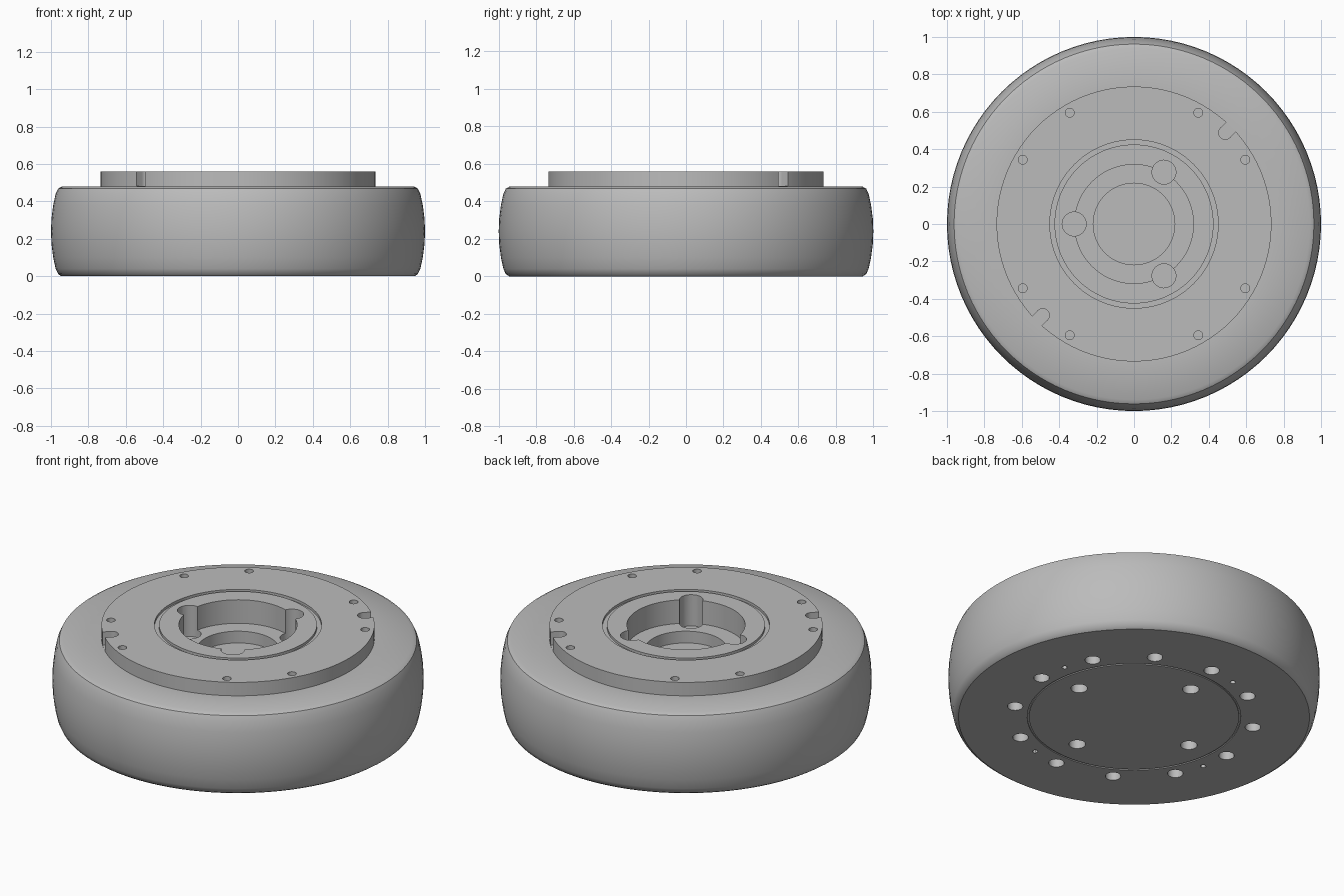
import bpy, bmesh, math
from mathutils import Matrix, Vector

if "Cube" in bpy.data.objects:
    bpy.data.objects.remove(bpy.data.objects["Cube"])

grey = bpy.data.materials.new("light grey metal")
grey.diffuse_color = (0.5, 0.5, 0.5, 1)
grey.use_nodes = True
grey.node_tree.nodes["Principled BSDF"].inputs["Base Color"].default_value = grey.diffuse_color


def make_object(name, bm):
    bmesh.ops.recalc_face_normals(bm, faces=bm.faces)
    mesh = bpy.data.meshes.new(name)
    bm.to_mesh(mesh)
    bm.free()
    mesh.materials.append(grey)
    obj = bpy.data.objects.new(name, mesh)
    bpy.context.collection.objects.link(obj)
    return obj


def lathe(name, profile, steps=96):
    bm = bmesh.new()
    verts = [bm.verts.new((r, 0, z)) for r, z in profile]
    edges = [bm.edges.new(p) for p in zip(verts, verts[1:])]
    bmesh.ops.spin(bm, geom=verts + edges, cent=(0, 0, 0), axis=(0, 0, 1),
                   angle=math.tau, steps=steps)
    bmesh.ops.remove_doubles(bm, verts=bm.verts, dist=1e-4)
    return make_object(name, bm)


def add_hole(bm, ring, angle, radius, z0, z1, sides=24, stretch=0):
    """Cylinder on a bolt circle; stretch pulls its outer half into a slot."""
    a = math.radians(angle)
    rot = Matrix.Rotation(a, 4, 'Z')
    made = bmesh.ops.create_cone(bm, cap_ends=True, segments=sides,
                                 radius1=radius, radius2=radius, depth=z1 - z0)
    for v in made["verts"]:
        if v.co.x > 1e-4:
            v.co.x += stretch
        v.co = rot @ (v.co + Vector((ring, 0, (z0 + z1) / 2)))


# Housing: bulged outer wall, raised top disc, stepped blind bore, shallow grooves
housing = lathe("wheel_housing", [
    (0, 0), (0.565, 0), (0.565, 0.006), (0.575, 0.006), (0.575, 0),
    (0.945, 0), (0.962, 0.012), (0.975, 0.04), (0.988, 0.10), (0.997, 0.17),
    (1.0, 0.24), (0.997, 0.31), (0.988, 0.38), (0.975, 0.44),
    (0.962, 0.468), (0.94, 0.48), (0.735, 0.48), (0.735, 0.56),
    (0.45, 0.56), (0.45, 0.545), (0.425, 0.545), (0.425, 0.56),
    (0.318, 0.56), (0.318, 0.42), (0.218, 0.42), (0.218, 0.35), (0, 0.35)])

cut = bmesh.new()
# Three round pockets on the bore wall
for angle in (60, 180, 300):
    add_hole(cut, 0.32, angle, 0.064, 0.375, 0.7, 32)
# Small screw holes around the top disc
for angle in (30, 60, 120, 150, 210, 240, 300, 330):
    add_hole(cut, 0.687, angle, 0.024, 0.44, 0.7, 16)
# Two edge slots on the top disc
for angle in (45, 225):
    add_hole(cut, 0.69, angle, 0.036, 0.481, 0.7, 24, 0.06)
# Underside: twelve mounting holes, four inner holes, four pin holes
for i in range(12):
    add_hole(cut, 0.65, 30 * i, 0.042, -0.1, 0.15)
for i in range(4):
    add_hole(cut, 0.425, 6 + 90 * i, 0.045, -0.1, 0.15)
    add_hole(cut, 0.65, 15 + 90 * i, 0.015, -0.1, 0.08, 12)
cutter = make_object("hole_cutter", cut)
cutter.hide_render = True

# Cut the holes and tidy up
mod = housing.modifiers.new("holes", 'BOOLEAN')
mod.operation = 'DIFFERENCE'
mod.solver = 'EXACT'
mod.object = cutter
bpy.context.view_layer.objects.active = housing
housing.select_set(True)
cutter.select_set(False)
bpy.ops.object.modifier_apply(modifier=mod.name)
bpy.data.objects.remove(cutter, do_unlink=True)
bpy.ops.object.shade_smooth_by_angle(angle=math.radians(30))
